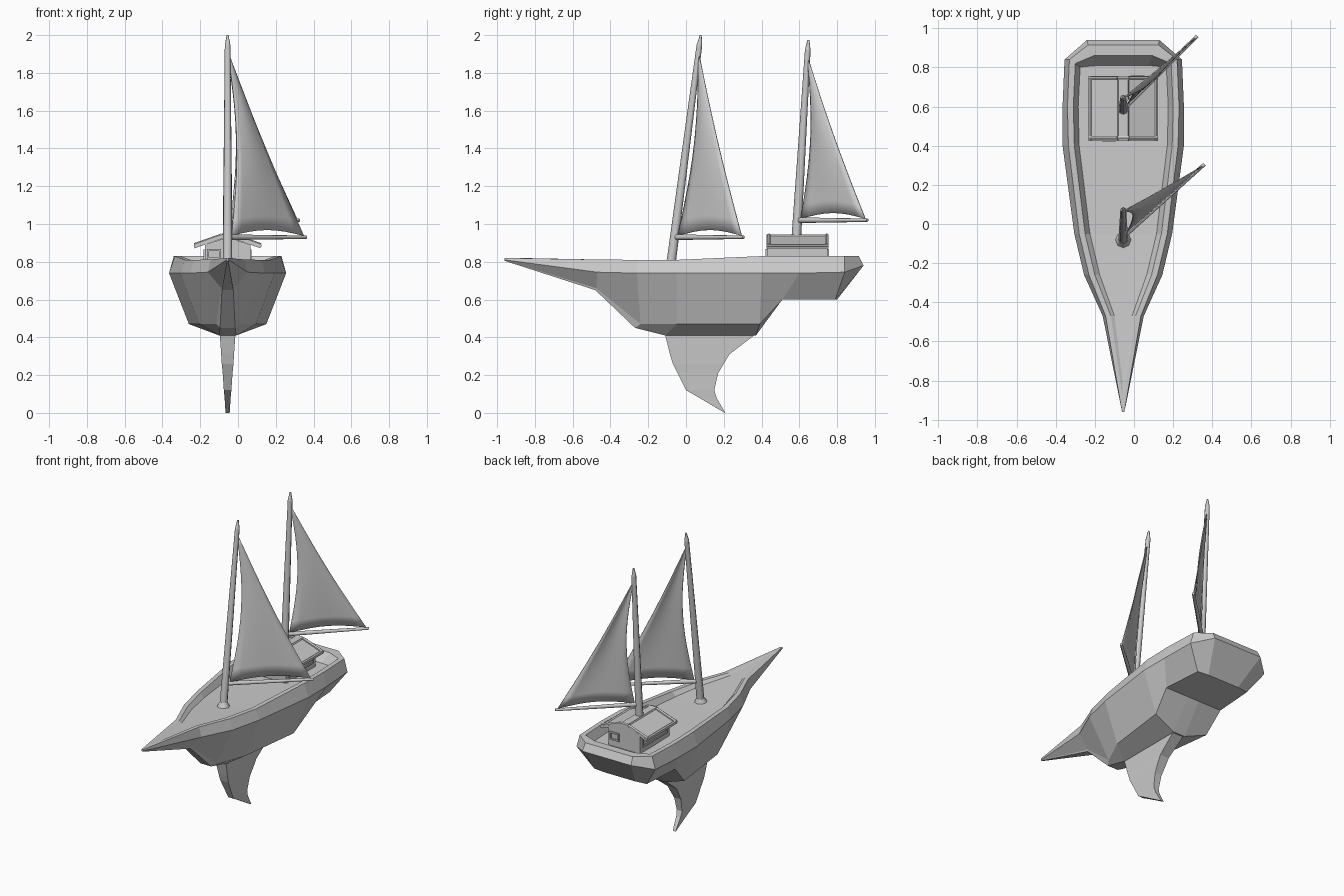
import bpy, bmesh, math
from mathutils import Vector

if "Cube" in bpy.data.objects:
    bpy.data.objects.remove(bpy.data.objects["Cube"])

CX = -0.055  # centreline of the boat


def finish(name, bm, weld=True):
    if weld:
        bmesh.ops.remove_doubles(bm, verts=bm.verts, dist=0.0005)
    bmesh.ops.recalc_face_normals(bm, faces=bm.faces)
    me = bpy.data.meshes.new(name)
    bm.to_mesh(me)
    bm.free()
    ob = bpy.data.objects.new(name, me)
    bpy.context.collection.objects.link(ob)
    return ob


def loft(name, rings):
    """Skin closed symmetric rings (right half listed first, then mirrored)."""
    bm = bmesh.new()
    vs = [[bm.verts.new(p) for p in r] for r in rings]
    n = len(vs[0])
    for a, b in zip(vs, vs[1:]):
        for i in range(n):
            j = (i + 1) % n
            bm.faces.new((a[i], a[j], b[j], b[i]))
    for r in (vs[0], vs[-1]):
        for i in range(n // 2 - 1):
            bm.faces.new((r[i], r[i + 1], r[n - 2 - i], r[n - 1 - i]))
    return finish(name, bm)


def ring(half):
    return [(CX + x, y, z) for x, y, z in half] + [(CX - x, y, z) for x, y, z in reversed(half)]


def rod(name, p, q, r1, r2, n=8):
    p, q = Vector(p), Vector(q)
    bpy.ops.mesh.primitive_cone_add(vertices=n, radius1=r1, radius2=r2, depth=(q - p).length,
                                    location=(p + q) / 2, rotation=(q - p).to_track_quat('Z', 'Y').to_euler())
    ob = bpy.context.object
    ob.name = name
    bpy.ops.object.shade_smooth_by_angle(angle=math.radians(50))
    return ob


def box(name, c, s):
    bpy.ops.mesh.primitive_cube_add(size=1, location=c)
    ob = bpy.context.object
    ob.name = name
    ob.scale = s
    return ob


def prism(name, profile, y0, y1):
    """Extrude an x-z profile along y."""
    bm = bmesh.new()
    f = bm.faces.new([bm.verts.new((CX + x, y0, z)) for x, z in profile])
    g = bmesh.ops.extrude_face_region(bm, geom=[f])
    bmesh.ops.translate(bm, vec=(0, y1 - y0, 0), verts=[v for v in g['geom'] if isinstance(v, bmesh.types.BMVert)])
    return finish(name, bm)


# Hull: bow-to-stern lines given as (half width, y, z)
keel = [(.003, -.96, .805), (.03, -.48, .65), (.04, -.27, .45), (.045, -.11, .41),
        (.045, .37, .41), (.045, .51, .60), (.045, .80, .60), (.045, .80, .60)]
chine = [(.004, -.96, .807), (.034, -.475, .66), (.06, -.24, .47), (.15, -.05, .47),
         (.205, .39, .47), (.22, .51, .60), (.20, .79, .60), (.12, .80, .60)]
wale = [(.006, -.96, .81), (.105, -.47, .745), (.20, -.26, .74), (.25, -.05, .74),
        (.31, .40, .74), (.31, .60, .74), (.30, .84, .745), (.185, .94, .78)]
rim = [(.006, -.96, .82), (.09, -.47, .812), (.175, -.26, .81), (.225, -.05, .81),
       (.28, .40, .83), (.285, .60, .83), (.275, .84, .83), (.18, .915, .83)]
shift = [.08, .0, 0, 0, 0, 0, -.02, -.055]
deck_z = [.816, .80, .79, .78, .775, .77, .77, .77]
rings = []
for k, c, w, r, s, dz in zip(keel, chine, wale, rim, shift, deck_z):
    inner = (r[0] - min(.03, r[0] * .3), r[1] + s, r[2])
    deck = (r[0] - min(.055, r[0] * .5), r[1] + s * 1.9, dz)
    rings.append(ring([k, c, w, r, inner, deck]))
loft("hull", rings)

# Fin keel: (z, leading y, trailing y, half thickness)
fin = [(.43, -.115, .385, .043), (.41, -.11, .36, .041), (.31, -.085, .23, .034),
       (.26, -.07, .20, .031), (.21, -.045, .17, .026), (.12, .0, .15, .02),
       (.08, .07, .162, .016), (.0, .205, .208, .011)]
loft("fin_keel", [ring([(t, a, z), (t, b, z)]) for z, a, b, t in fin])


# Masts, booms and sails
def sail(name, top, tack, clew):
    top, tack, clew = Vector(top), Vector(tack), Vector(clew)
    across = (clew - tack).normalized()
    nu, nv = 8, 12
    bm = bmesh.new()
    rows = []
    for j in range(nv + 1):
        t = j / nv
        bow = math.sin(math.pi * t)
        luff = tack.lerp(top, t) + across * .05 * bow
        leech = clew.lerp(top, t) - across * .015 * bow
        row = []
        for i in range(nu + 1):
            u = i / nu
            p = luff.lerp(leech, u)
            arch = math.sin(math.pi * u)
            p.z += .03 * arch * (1 - t) ** 3
            p += Vector((.7, -.7, 0)) * .018 * arch * bow
            row.append(bm.verts.new(p))
        rows.append(row)
    for a, b in zip(rows, rows[1:]):
        for i in range(nu):
            bm.faces.new((a[i], a[i + 1], b[i + 1], b[i]))
    ob = finish(name, bm)
    m = ob.modifiers.new("thickness", 'SOLIDIFY')
    m.thickness = .006
    m.offset = 0
    for f in ob.data.polygons:
        f.use_smooth = True


rigs = [("front", (CX, -.082, .77), (CX, .078, 2.0), .93, (.36, .305), .025),
        ("rear", (CX, .575, .78), (CX, .648, 1.975), 1.02, (.323, .96), .027)]
for tag, foot, head, bz, end, rad in rigs:
    foot, head = Vector(foot), Vector(head)
    neck = foot.lerp(head, .955)
    rod(tag + "_mast", foot, neck, rad, .015)
    rod(tag + "_mast_tip", neck, head, .015, .005)
    at = foot.lerp(head, (bz - foot.z) / (head.z - foot.z))
    rod(tag + "_boom", at, (end[0], end[1], bz), .015, .009)
    gap = (Vector((end[0], end[1], bz)) - at)
    sail(tag + "_sail", foot.lerp(head, .93), at + gap * .05 + Vector((0, 0, .008)),
         at + gap * .97 + Vector((0, 0, .008)))
rod("mast_collar", (CX, -.082, .765), (CX, -.077, .81), .048, .026)

# Cabin with gabled roof
prism("cabin", [(-.12, .76), (.12, .76), (.12, .89), (0, .93), (-.12, .89)], .43, .75)
slope = [(-.175, .885), (-.03, .936), (.03, .936), (.175, .885)]
prism("roof", slope + [(x, z - .014) for x, z in reversed(slope)], .425, .755)
prism("ridge_cap", [(-.03, .934), (.03, .934), (.025, .945), (-.025, .945)], .425, .755)
for y in (.44, .745):
    for (xa, za), (xb, zb) in zip(slope, slope[1:]):
        rod("roof_end_beam", (CX + xa, y, za + .003), (CX + xb, y, zb + .003), .011, .011, 6)
for s in (-1, 1):
    rod("eave_beam", (CX + s * .17, .425, .885), (CX + s * .17, .755, .885), .01, .01, 6)


# Window frames on the gable ends and side trim
def frame(name, c, w, h, b, d, along_y=False):
    for s in (-1, 1):
        for off, size in (((s * (w - b) / 2, 0), (b, h)), ((0, s * (h - b) / 2), (w, b))):
            loc, dim = (off[0], 0, off[1]), (size[0], d, size[1])
            if along_y:
                loc, dim = (0, off[0], off[1]), (d, size[0], size[1])
            box(name, Vector(c) + Vector(loc), dim)


frame("front_window_frame", (CX - .072, .43, .84), .072, .055, .01, .016)
frame("rear_window_frame", (CX + .072, .75, .84), .072, .055, .01, .016)
for s in (-1, 1):
    frame("side_window_frame", (CX + s * .12, .59, .835), .27, .06, .01, .014, True)
